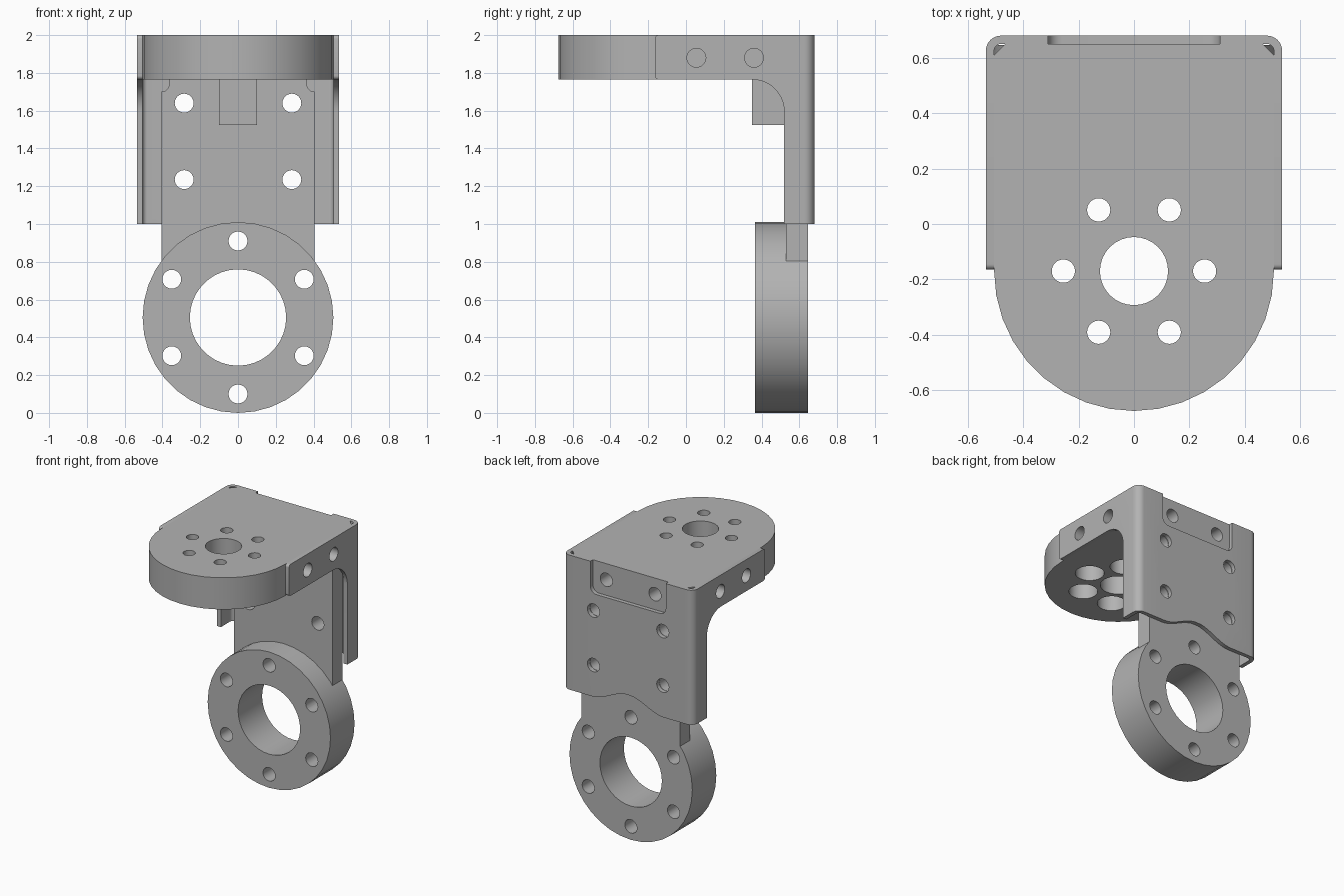
import bpy, bmesh
from math import cos, sin, radians

cube = bpy.data.objects.get("Cube")
if cube:
    bpy.data.objects.remove(cube, do_unlink=True)

metal = bpy.data.materials.new("plain_grey")
metal.use_nodes = True
GREY = (0.45, 0.45, 0.45, 1)
metal.diffuse_color = GREY
metal.node_tree.nodes["Principled BSDF"].inputs["Base Color"].default_value = GREY

TOP, UNDER = 2.0, 1.765       # hub block height range
BACK, SHEET = 0.68, 0.03      # rear face and sheet thickness
HUB_Y, RING_Z, RADIUS = -0.17, 0.505, 0.505
PLACE = {"x": lambda u, v, w: (w, u, v),
         "y": lambda u, v, w: (u, w, v),
         "z": lambda u, v, w: (u, v, w)}


def arc(cu, cv, r, start, end, n):
    angles = [radians(start + (end - start) * i / n) for i in range(n + 1)]
    return [(cu + r * cos(a), cv + r * sin(a)) for a in angles]


def circle(cu, cv, r, n=32):
    return arc(cu, cv, r, 0, 360, n)[:-1]


def mirrored(half):
    """Close a profile by reflecting its right half across u = 0."""
    return half + [(-u, v) for u, v in reversed(half)]


def prism(name, profile, axis, lo, hi):
    """Extrude a 2D profile along an axis."""
    bm = bmesh.new()
    verts = [bm.verts.new(PLACE[axis](u, v, lo)) for u, v in profile]
    base = bm.faces.new(verts)
    grown = bmesh.ops.extrude_face_region(bm, geom=[base])["geom"]
    shift = PLACE[axis](0, 0, hi - lo)
    bmesh.ops.translate(bm, vec=shift,
                        verts=[g for g in grown if isinstance(g, bmesh.types.BMVert)])
    bmesh.ops.recalc_face_normals(bm, faces=bm.faces)
    mesh = bpy.data.meshes.new(name)
    bm.to_mesh(mesh)
    bm.free()
    mesh.materials.append(metal)
    obj = bpy.data.objects.new(name, mesh)
    bpy.context.collection.objects.link(obj)
    return obj


def activate(obj):
    bpy.ops.object.select_all(action="DESELECT")
    obj.select_set(True)
    bpy.context.view_layer.objects.active = obj


def cut(obj, profile, axis, lo, hi):
    """Subtract an extruded profile from a part."""
    cutter = prism("cutter", profile, axis, lo, hi)
    cutter.hide_render = True
    mod = obj.modifiers.new("cut", "BOOLEAN")
    mod.operation, mod.solver, mod.object = "DIFFERENCE", "EXACT", cutter
    activate(obj)
    bpy.ops.object.modifier_apply(modifier=mod.name)
    bpy.data.objects.remove(cutter, do_unlink=True)


def screw_holes(obj):
    for x in (-0.285, 0.285):
        for z in (1.235, 1.64):
            cut(obj, circle(x, z, 0.05, 24), "y", 0.3, 0.8)


def side_holes(obj, inner):
    for side in (-1, 1):
        lo, hi = sorted((side * inner, side * 0.6))
        for y in (0.055, 0.36):
            cut(obj, circle(y, 1.88, 0.05, 24), "x", lo, hi)


# Folded sheet cover: U-shaped in plan, wrapping the back and both sides
outer_x = RADIUS + SHEET
outer = arc(outer_x - 0.055, BACK - 0.055, 0.055, 0, 90, 8)
inner = arc(outer_x - 0.055, BACK - 0.055, 0.025, 0, 90, 8)
right_out = [(outer_x, -0.165)] + outer
right_in = [(RADIUS, -0.165)] + inner
cover = prism("sheet_cover",
              mirrored(right_out) + list(reversed(mirrored(right_in))), "z", 1.0, TOP)
# Side flanges: narrow leg joined to the top by a concave curve
cut(cover, [(-0.4, 0.9), (0.52, 0.9)] + arc(0.35, UNDER - 0.17, 0.17, 0, 90, 12)
    + [(-0.4, UNDER)], "x", -1, 1)
# Rounded front corners of the flanges
for z, way in ((UNDER, 1), (TOP, -1)):
    curve = [(-0.145 + 0.02 * cos(radians(a)), z + way * (0.02 + 0.02 * sin(radians(a))))
             for a in range(180, 271, 15)]
    cut(cover, curve + [(-0.145, z - way * 0.01), (-0.2, z - way * 0.01),
                        (-0.2, z + way * 0.02)], "x", -1, 1)
# Back window with rounded lower corners
cut(cover, mirrored([(0.31, 2.1)] + arc(0.26, UNDER + 0.05, 0.05, 0, -90, 6)),
    "y", 0.6, 0.8)
# Arched relief along the lower back edge
relief = [(0.3 * i / 12, 1.0 + 0.045 * (1 + cos(radians(15 * i)))) for i in range(1, 12)]
cut(cover, mirrored([(0.3, 0.9), (0.3, 1.0)] + relief[::-1]), "y", 0.6, 0.8)
screw_holes(cover)
side_holes(cover, 0.45)

# Upper hub block: D-shaped in plan with chamfered rear corners
block_back = BACK - SHEET
hub = prism("hub_block",
            [(RADIUS, 0.61), (0.465, block_back), (-0.465, block_back), (-RADIUS, 0.61)]
            + arc(0, HUB_Y, RADIUS, 180, 360, 18), "z", UNDER, TOP)
cut(hub, circle(0, HUB_Y, 0.123), "z", 1.5, 2.2)
for k in range(6):
    a = radians(60 * k)
    x, y = 0.255 * cos(a), HUB_Y + 0.255 * sin(a)
    cut(hub, circle(x, y, 0.042, 24), "z", 1.5, 2.2)
    cut(hub, circle(x, y, 0.1, 24), "z", 1.5, 1.92)
side_holes(hub, 0.3)
for x in (-0.2, 0.2):
    cut(hub, circle(x, 1.88, 0.05, 24), "y", 0.45, 0.8)

# Rear plate with notched top corners, trimmed to sit on the ring
plate = prism("rear_plate",
              mirrored([(0.405, 0.6), (0.405, 1.7)]
                       + arc(0.405, 1.74, 0.04, 270, 180, 6) + [(0.365, UNDER)]),
              "y", 0.53, block_back - 0.003)
cut(plate, circle(0, RING_Z, RADIUS - 0.002, 36), "y", 0.4, 0.8)
screw_holes(plate)

# Small rib under the hub block
rib = prism("support_rib", [(-0.1, 1.525), (0.1, 1.525), (0.1, UNDER), (-0.1, UNDER)],
            "y", 0.35, 0.53)

# Lower mounting ring with a bolt circle
ring = prism("mounting_ring", circle(0, RING_Z, RADIUS, 36), "y", 0.365, block_back - 0.003)
cut(ring, circle(0, RING_Z, 0.255, 36), "y", 0.2, 0.8)
for k in range(6):
    a = radians(30 + 60 * k)
    cut(ring, circle(0.405 * cos(a), RING_Z + 0.405 * sin(a), 0.05, 24), "y", 0.2, 0.8)

for part in (cover, hub, plate, rib, ring):
    activate(part)
    bpy.ops.object.shade_smooth_by_angle(angle=radians(30))
